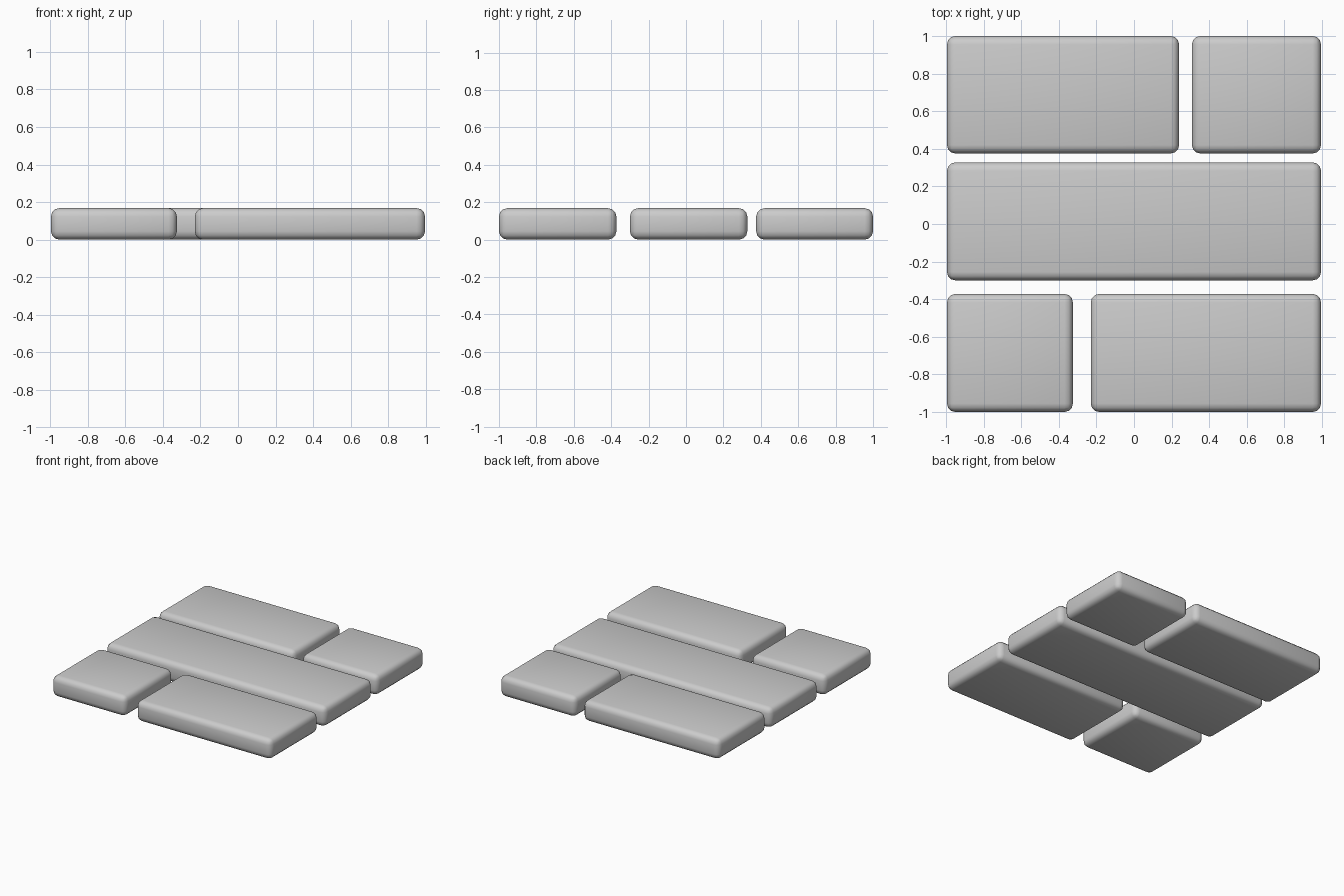
import bpy

if "Cube" in bpy.data.objects:
    bpy.data.objects.remove(bpy.data.objects["Cube"])

HEIGHT = 0.168


def plank(name, x0, x1, y0, y1):
    """Rounded slab spanning the given plan rectangle."""
    bpy.ops.mesh.primitive_cube_add(
        size=1, location=((x0 + x1) / 2, (y0 + y1) / 2, HEIGHT / 2))
    ob = bpy.context.object
    ob.name = name
    ob.scale = (x1 - x0, y1 - y0, HEIGHT)
    bpy.ops.object.transform_apply(location=False, rotation=False, scale=True)
    bevel = ob.modifiers.new("rounded_edges", 'BEVEL')
    bevel.width = 0.045
    bevel.segments = 3
    bpy.ops.object.shade_smooth()
    return ob


# Back row: long and short plank
plank("back_long_plank", -0.995, 0.24, 0.375, 1.0)
plank("back_short_plank", 0.308, 0.995, 0.375, 1.0)

# Middle row: one full-width plank
plank("middle_plank", -0.995, 0.995, -0.30, 0.328)

# Front row: short and long plank
plank("front_short_plank", -0.995, -0.325, -1.0, -0.372)
plank("front_long_plank", -0.23, 0.995, -1.0, -0.372)
